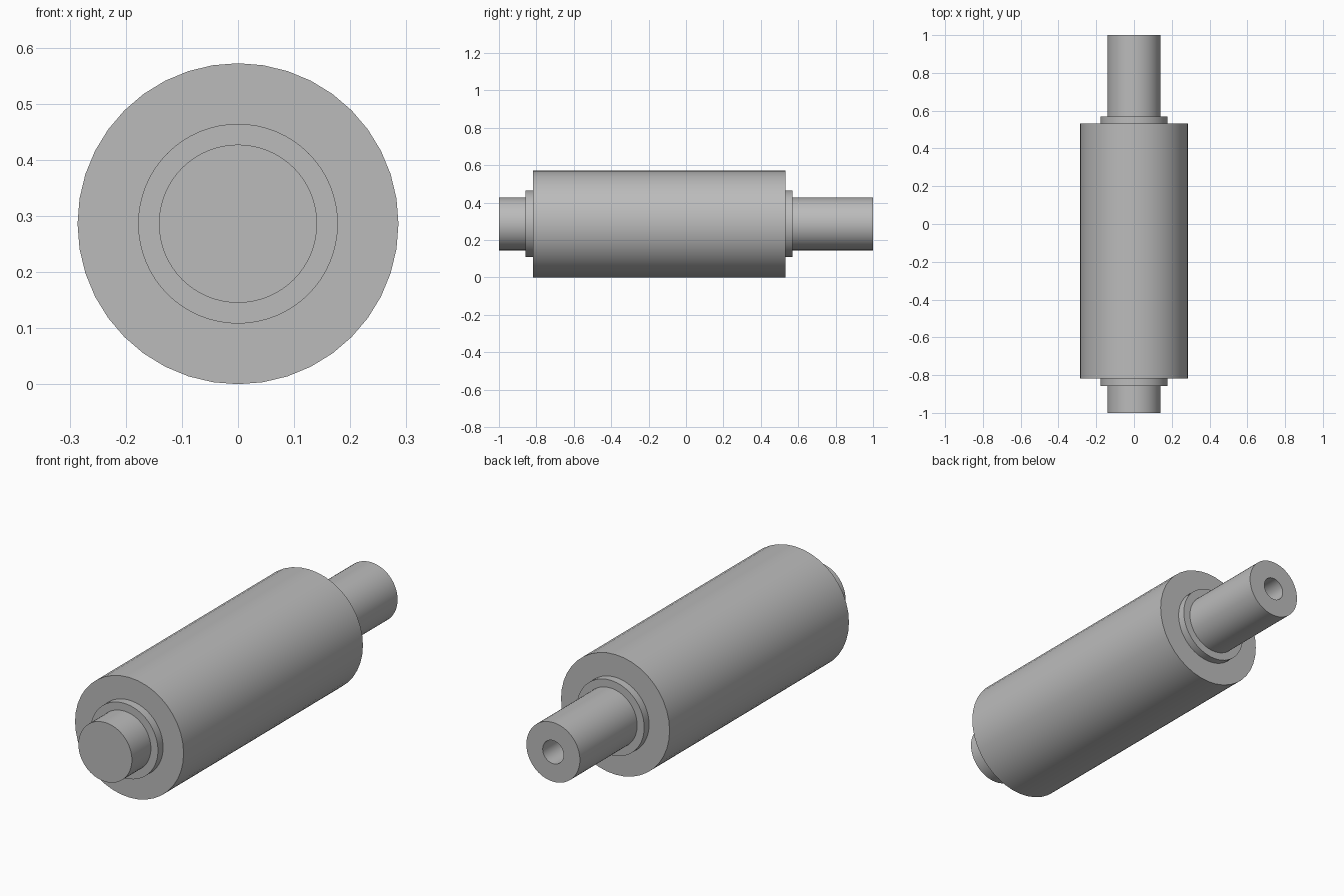
import bpy, bmesh, math
from mathutils import Matrix, Vector

cube = bpy.data.objects.get("Cube")
if cube:
    bpy.data.objects.remove(cube, do_unlink=True)

AXIS_Z = 0.286

grey = bpy.data.materials.new("brushed_grey")
grey.use_nodes = True
colour = (0.5, 0.5, 0.5, 1)
grey.diffuse_color = colour
grey.node_tree.nodes["Principled BSDF"].inputs["Base Color"].default_value = colour


def lathe(name, profile, sides):
    """Revolve a (radius, y) profile around the roller axis."""
    bm = bmesh.new()
    verts = [bm.verts.new((0, y, r)) for r, y in profile]
    edges = [bm.edges.new(pair) for pair in zip(verts, verts[1:])]
    bmesh.ops.spin(bm, geom=verts + edges, cent=(0, 0, 0), axis=(0, 1, 0),
                   angle=math.tau, steps=sides, use_duplicate=False)
    bmesh.ops.remove_doubles(bm, verts=bm.verts, dist=0.0005)
    bmesh.ops.recalc_face_normals(bm, faces=bm.faces)
    bmesh.ops.translate(bm, verts=bm.verts, vec=(0, 0, AXIS_Z))
    mesh = bpy.data.meshes.new(name)
    bm.to_mesh(mesh)
    bm.free()
    mesh.materials.append(grey)
    obj = bpy.data.objects.new(name, mesh)
    bpy.context.collection.objects.link(obj)
    bpy.ops.object.select_all(action="DESELECT")
    obj.select_set(True)
    bpy.context.view_layer.objects.active = obj
    bpy.ops.object.shade_smooth_by_angle(angle=math.radians(30))
    return obj


def cylinder(name, radius, start, end, sides):
    return lathe(name, [(0, start), (radius, start), (radius, end), (0, end)], sides)


# Wide roller body
cylinder("roller_body", 0.286, -0.818, 0.532, 40)

# Thin shoulder collars at both ends of the body
cylinder("front_collar", 0.178, -0.857, -0.8, 64)
cylinder("back_collar", 0.178, 0.51, 0.569, 64)

# Shaft through the body, with a blind bore in its back end
lathe("shaft", [(0, -1), (0.141, -1), (0.141, 1), (0.055, 1),
                (0.055, 0.7), (0, 0.7)], 64)
